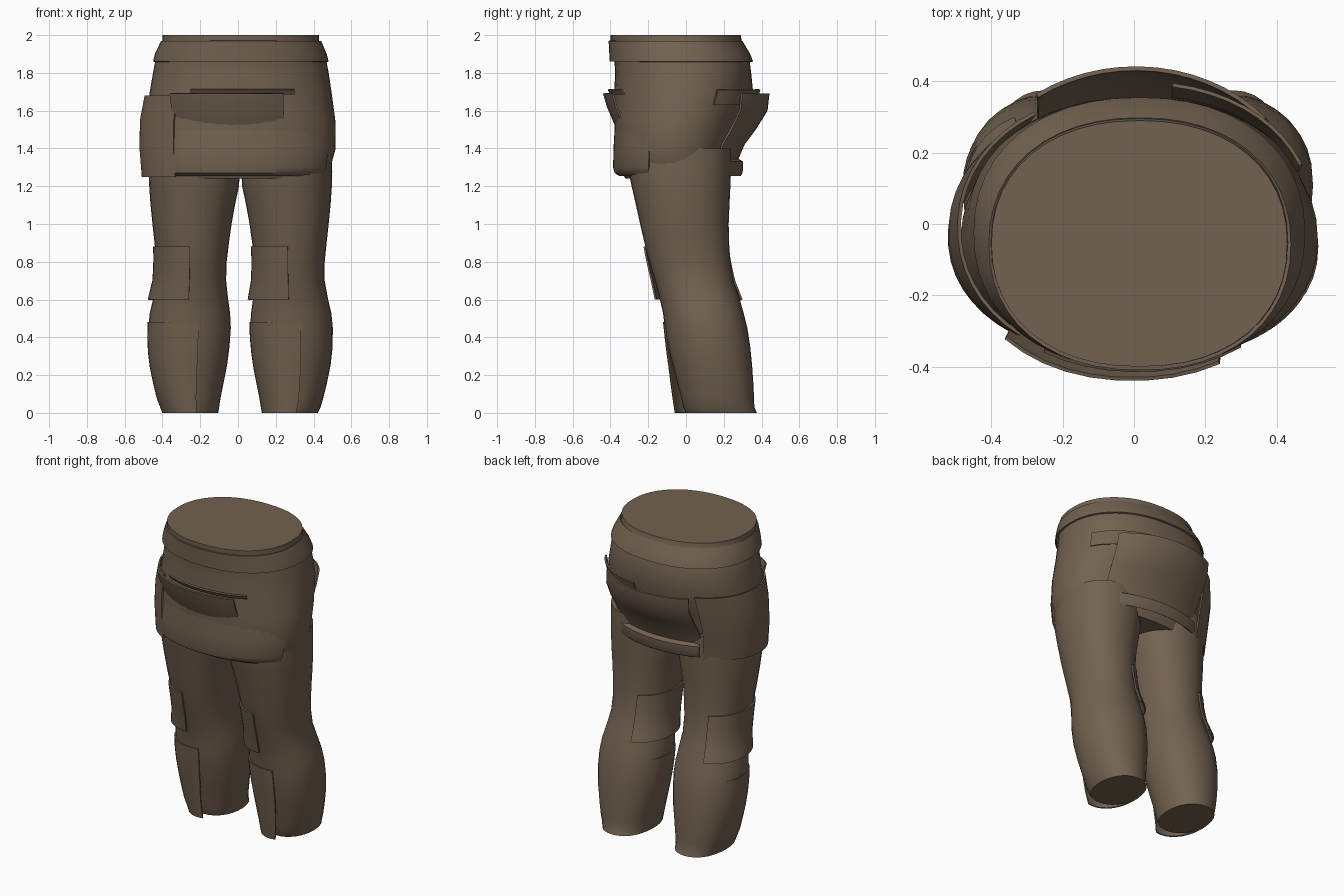
import bpy, math

cloth = bpy.data.materials.new("brown_cloth")
cloth.diffuse_color = (0.17, 0.122, 0.082, 1)


def blend(rows, z):
    """Interpolate a row (z, x0, x1, y0, y1) at height z."""
    for a, b in zip(rows, rows[1:]):
        if z <= b[0]:
            t = max(0, (z - a[0]) / (b[0] - a[0]))
            return tuple(p + (q - p) * t for p, q in zip(a, b))
    return rows[-1]


def loft(name, rows, start=0, end=360, steps=32, power=2.1, thick=0.0):
    """Stack rounded rings; a partial sweep gives an open panel."""
    closed = end - start == 360
    n = steps if closed else steps + 1
    verts, faces = [], []
    for z, x0, x1, y0, y1 in rows:
        for i in range(n):
            a = math.radians(start + (end - start) * i / steps)
            c, s = math.cos(a), math.sin(a)
            x = math.copysign(abs(c) ** (2 / power), c)
            y = math.copysign(abs(s) ** (2 / power), s)
            verts.append(((x0 + x1) / 2 + x * (x1 - x0) / 2,
                          (y0 + y1) / 2 + y * (y1 - y0) / 2, z))
    for k in range(len(rows) - 1):
        for i in range(steps):
            j = (i + 1) % n
            faces.append((k * n + i, k * n + j, (k + 1) * n + j, (k + 1) * n + i))
    if closed and not thick:
        faces.append(tuple(reversed(range(n))))
        faces.append(tuple(range(len(verts) - n, len(verts))))
    mesh = bpy.data.meshes.new(name)
    mesh.from_pydata(verts, [], faces)
    mesh.materials.append(cloth)
    obj = bpy.data.objects.new(name, mesh)
    bpy.context.collection.objects.link(obj)
    bpy.ops.object.select_all(action='DESELECT')
    obj.select_set(True)
    bpy.context.view_layer.objects.active = obj
    if thick:
        mod = obj.modifiers.new("thickness", 'SOLIDIFY')
        mod.thickness, mod.offset = thick, -1
        bpy.ops.object.modifier_apply(modifier=mod.name)
    bpy.ops.object.shade_smooth_by_angle(angle=math.radians(40))
    return obj


# Hips and waist
loft("hips", [
    (1.24, -.44, .46, -.32, .22), (1.30, -.47, .49, -.355, .235),
    (1.40, -.48, .517, -.375, .25), (1.55, -.485, .515, -.38, .30),
    (1.70, -.467, .495, -.38, .355), (1.80, -.45, .48, -.375, .345),
    (1.88, -.435, .465, -.38, .335), (1.97, -.40, .43, -.40, .295),
    (2.00, -.40, .43, -.40, .29)], steps=48, power=2.2)

# Waistband with a flared lower edge
loft("waistband", [
    (1.86, -.45, .48, -.405, .355), (1.90, -.44, .47, -.406, .34),
    (1.97, -.407, .44, -.41, .298)], steps=48, power=2.2, thick=.01)

# Lower front panel with a rolled hem
loft("front_panel", [
    (1.255, -.46, .475, -.355, .22), (1.27, -.47, .485, -.378, .225),
    (1.30, -.475, .495, -.386, .23), (1.40, -.48, .51, -.384, .24),
    (1.50, -.48, .51, -.378, .28)], 225, 339, power=2.2, thick=.012)

# Loose fold leaning out at the front
loft("front_fold", [
    (1.47, -.44, .46, -.355, .30), (1.55, -.46, .47, -.39, .30),
    (1.62, -.47, .47, -.42, .30), (1.69, -.48, .47, -.44, .30)],
    222, 300, steps=9, power=2.1, thick=.01)
loft("front_fold_lip", [
    (1.685, -.47, .49, -.40, .33), (1.71, -.47, .49, -.415, .33)],
    238, 306, steps=9, thick=.01)

# Loose flap over the left side
loft("side_flap", [
    (1.25, -.51, .45, -.37, .28), (1.40, -.522, .45, -.375, .30),
    (1.55, -.52, .45, -.38, .34), (1.68, -.495, .45, -.39, .37)],
    122, 232, steps=16, thick=.01)

# Back panel: hem, then a pouch leaning out to an open top
loft("back_panel", [
    (1.255, -.46, .48, -.30, .29), (1.27, -.46, .48, -.30, .30),
    (1.33, -.46, .48, -.30, .303), (1.345, -.46, .48, -.30, .278),
    (1.42, -.47, .48, -.32, .31), (1.50, -.47, .49, -.34, .37),
    (1.60, -.47, .49, -.36, .432), (1.69, -.47, .48, -.36, .442)],
    40, 126, steps=14, power=2, thick=.012)
loft("back_pouch_lip", [
    (1.63, -.47, .50, -.36, .37), (1.71, -.47, .505, -.36, .40)],
    22, 80, steps=9, thick=.01)

# Legs: (z, outer, inner, front, back)
leg = [
    (0.00, .395, .105, .00, .375), (0.03, .41, .10, -.015, .362),
    (0.08, .425, .092, -.025, .36), (0.15, .442, .078, -.045, .357),
    (0.25, .463, .058, -.07, .35), (0.35, .474, .045, -.095, .34),
    (0.45, .475, .038, -.112, .325), (0.53, .467, .042, -.122, .305),
    (0.60, .45, .052, -.138, .285), (0.70, .432, .063, -.165, .252),
    (0.80, .432, .06, -.195, .235), (0.90, .442, .048, -.22, .228),
    (1.00, .453, .034, -.243, .226), (1.10, .463, .016, -.265, .23),
    (1.20, .470, -.005, -.288, .235), (1.28, .472, -.01, -.305, .238),
    (1.40, .47, -.01, -.31, .24)]

for side, sign, shift in (("left", -1, 0), ("right", 1, .027)):
    rows = []
    for z, outer, inner, y0, y1 in leg:
        x0, x1 = sorted((sign * outer + shift, sign * inner + shift))
        rows.append((z, x0, x1, y0, y1))
    loft(side + "_leg", rows, power=2.15)

    # Knee wrap, flaring towards its lower edge
    knee = []
    for z in (.60, .65, .70, .76, .82, .88):
        _, x0, x1, y0, y1 = blend(rows, z)
        g = .01 + .018 * (.88 - z) / .28
        knee.append((z, x0 - g, x1 + g, y0 - g, y1 + g))
    loft(side + "_knee_wrap", knee, 110, 268, steps=18, power=2.15, thick=.01)

    # Shin guard, standing away from the leg at the foot
    shin = []
    for z in (0, .08, .16, .24, .32, .40, .48):
        _, x0, x1, y0, y1 = blend(rows, z)
        f = .006 + .054 * (1 - z / .48) ** 1.5
        shin.append((z, x0 - .006, x1 + .006, y0 - f, y1 - .008))
    loft(side + "_shin_guard", shin, 115, 281, steps=18, power=2.15, thick=.008)
